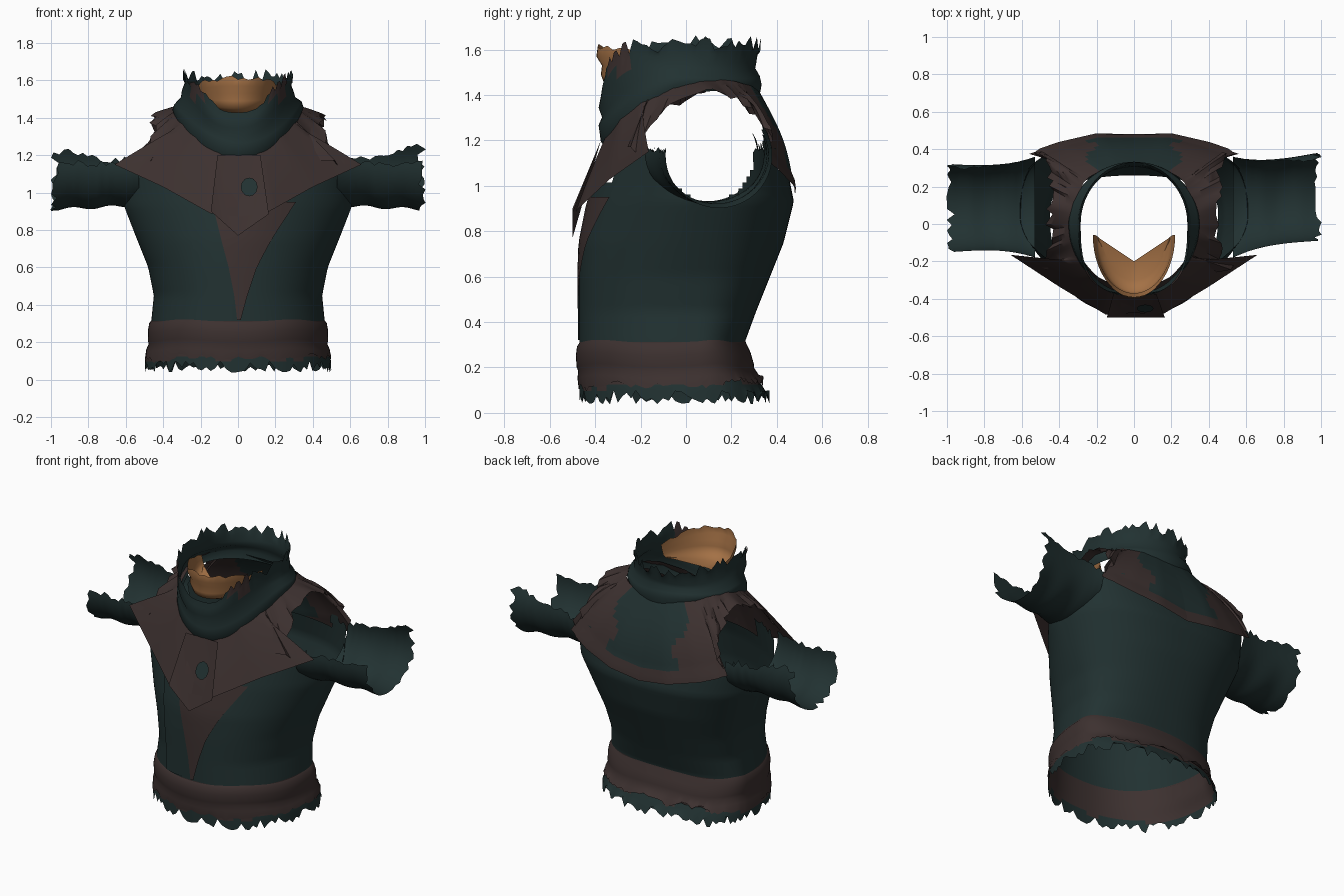
import bpy, math, random
from mathutils import Vector

if "Cube" in bpy.data.objects:
    bpy.data.objects.remove(bpy.data.objects["Cube"])

random.seed(4)
jit = lambda a: random.uniform(-a, a)


def material(name, rgb):
    m = bpy.data.materials.new(name)
    m.diffuse_color = (*rgb, 1)
    m.use_nodes = True
    m.node_tree.nodes["Principled BSDF"].inputs["Base Color"].default_value = m.diffuse_color
    return m


TEAL = material("dark_teal_cloth", (0.0155, 0.031, 0.031))
BROWN = material("dark_brown_leather", (0.046, 0.0305, 0.029))
SKIN = material("tan_skin", (0.37, 0.165, 0.06))


def make(name, verts, faces, mats, rule=None, drop=None, angle=40):
    """Mesh object; rule(centre) picks a material, drop(centre) removes a face."""
    def centre(f):
        return sum((Vector(verts[i]) for i in f), Vector()) / len(f)
    if drop:
        faces = [f for f in faces if not drop(centre(f))]
    me = bpy.data.meshes.new(name)
    me.from_pydata(verts, [], faces)
    for m in mats:
        me.materials.append(m)
    if rule:
        for p in me.polygons:
            p.material_index = rule(p.center)
    ob = bpy.data.objects.new(name, me)
    bpy.context.collection.objects.link(ob)
    bpy.ops.object.select_all(action='DESELECT')
    ob.select_set(True)
    bpy.context.view_layer.objects.active = ob
    bpy.ops.object.shade_smooth_by_angle(angle=math.radians(angle))
    return ob


def loft(name, rows, mats, closed=True, flip=False, **kw):
    n = len(rows[0])
    faces = []
    for r in range(len(rows) - 1):
        for i in range(n if closed else n - 1):
            j = (i + 1) % n
            f = (r * n + i, r * n + j, (r + 1) * n + j, (r + 1) * n + i)
            faces.append(f[::-1] if flip else f)
    return make(name, [v for row in rows for v in row], faces, mats, **kw)


def keyed(keys, t):
    """Linear interpolation of a table whose first column is the key."""
    for a, b in zip(keys, keys[1:]):
        if t <= b[0]:
            k = max(0, (t - a[0]) / (b[0] - a[0]))
            return [p + (q - p) * k for p, q in zip(a[1:], b[1:])]
    return list(keys[-1][1:])


# Torso: height, half width, front y, back y, front roundness, back roundness
TORSO = [(0.05, .50, -.47, .38, 2.3, 2.3), (0.12, .495, -.47, .335, 2.3, 2.3),
         (0.2, .47, -.47, .29, 2.3, 2.3), (0.3, .465, -.47, .255, 2.3, 2.3),
         (0.45, .45, -.47, .31, 2.2, 2.3), (0.6, .48, -.47, .37, 2.1, 2.3),
         (0.75, .54, -.465, .43, 1.9, 2.3), (0.93, .61, -.43, .475, 1.7, 2.5),
         (1.16, .63, -.35, .43, 1.7, 3)]
CY = 0.05
SEG = 128


def torso_ring(z, out=0.0):
    rx, yf, yb, nf, nb = keyed(TORSO, z)
    ring = []
    for i in range(SEG):
        a = math.tau * i / SEG
        c, s = math.cos(a), math.sin(a)
        n, b = (nb, yb - CY) if s > 0 else (nf, CY - yf)
        ring.append([math.copysign(abs(c) ** (2 / n), c) * (rx + out),
                     CY + math.copysign(abs(s) ** (2 / n), s) * (b + out), z])
    return ring


def torso_front(x, z):
    rx, yf, _, n, _ = keyed(TORSO, z)
    return CY - (CY - yf) * (1 - (abs(x) / rx) ** n) ** (1 / n)


def torso_gap(c):
    """Arm openings, and the parts left out beneath the mantle."""
    arm = abs(c.x) > .4 and ((c.y - .1) / .2) ** 2 + ((c.z - 1.13) / .2) ** 2 < 1
    front = c.y < 0 and abs(c.x) < .28 and c.z > 1.02
    back = c.y > .3 and abs(c.x) < .38 and c.z > 1.08
    return arm or front or back


def sash_low(x, y):
    return .115 + .12 * max(0, y - .1) + .012 * math.sin(x * 19) + .008 * math.sin(x * 43 + y * 9)


rows = [torso_ring(0.07 + 1.08 * k / 40) for k in range(41)]
for v in rows[0]:
    v[2] += jit(.033)
for v in rows[-1]:
    v[2] += jit(.02)
loft("torso", rows, [TEAL, BROWN], drop=torso_gap,
     rule=lambda c: 1 if sash_low(c.x, c.y) < c.z < .3 else 0)

# Wrinkled sash with a ragged lower edge
rows = [torso_ring(z, o) for z, o in
        ((.115, .003), (.16, .008), (.19, .005), (.21, .012), (.26, .015), (.3, .01), (.315, .0))]
for r, row in enumerate(rows):
    for i, v in enumerate(row):
        if r == 0:
            v[2] = sash_low(v[0], v[1]) + jit(.012)
        else:
            v[2] += .007 * math.sin(i * math.tau * 5 / SEG)
loft("sash", rows, [BROWN])


# Front panels lying on the torso: height, left x, right x
def front_panel(name, mat, edges, out):
    rows = []
    for k in range(15):
        z = edges[0][0] + (edges[-1][0] - edges[0][0]) * k / 14
        l, r = keyed(edges, z)
        xs = [l + (r - l) * i / 8 for i in range(9)]
        rows.append([(x, torso_front(x, z) - out, z) for x in xs])
    loft(name, rows, [mat], closed=False)


front_panel("lapel", TEAL, [(.32, -.2, 0), (.95, -.27, -.06)], .006)
front_panel("chest_strip", BROWN, [(.32, -.005, .015), (.45, -.02, .05), (.6, -.05, .1),
                                   (.75, -.09, .18), (.95, -.14, .31)], .009)

# Shoulder mantle, half outline from front centre to back centre
INNER = [(0, -.33, 1.25), (.1, -.33, 1.27), (.2, -.28, 1.33), (.27, -.2, 1.38), (.29, -.15, 1.41),
         (.31, -.05, 1.45), (.31, .05, 1.47), (.3, .15, 1.47), (.27, .22, 1.46),
         (.24, .25, 1.45), (.17, .29, 1.44), (.09, .31, 1.43), (0, .315, 1.43)]
OUTER = [(0, -.475, .87), (.15, -.485, .89), (.4, -.335, 1.03), (.66, -.165, 1.15),
         (.46, -.25, 1.16), (.45, -.11, 1.33), (.45, .08, 1.42), (.45, .23, 1.39),
         (.47, .37, 1.24), (.56, .375, 1.1), (.4, .43, 1.04), (.2, .475, .99), (0, .47, .96)]


def dense(pts, n=5):
    out = [Vector(a).lerp(Vector(b), k / n) for a, b in zip(pts, pts[1:]) for k in range(n)]
    return out + [Vector(pts[-1])]


def mantle_colour(c):
    if c.y < .12:
        return 0
    edge = .23 + .03 * math.sin(c.z * 25)
    return 1 if abs(c.x) < edge and c.z > 1.035 + c.x * c.x else 0


for side, label in ((1, "right"), (-1, "left")):
    inner, outer = dense(INNER), dense(OUTER)
    for i in range(18, 45):                       # torn edge over the shoulder
        outer[i] += Vector((jit(.025), jit(.012), jit(.015)))
    rows = []
    for k in range(13):
        t = k / 12
        row = []
        for a, b in zip(inner, outer):
            p = a.lerp(b, t)
            d = Vector((p.x, p.y, 0)).normalized()
            p += d * math.sin(math.pi * t) * (.035 if p.y > .25 else .005)
            if p.y > .36 and abs(p.x) < .5 and t > .85:   # rolled hem at the back
                p += d * .01
            row.append((p.x * side, p.y, p.z))
        rows.append(row)
    loft("mantle_" + label, rows, [BROWN, TEAL], closed=False, flip=side > 0, rule=mantle_colour)

# Pointed centre flap with its round patch
flap_y = lambda z: -.365 - .125 * min(1, (1.2 - z) / .3)
flap = [(-.11, 1.2), (-.145, .9), (0, .77), (.165, .885), (.12, 1.2)]
make("centre_flap", [(x, flap_y(z) - .01, z) for x, z in flap],
     [(0, 1, 2), (0, 2, 4), (4, 2, 3)], [BROWN])
disc = [(.06 + .045 * math.cos(k * math.tau / 12), 1.03 + .05 * math.sin(k * math.tau / 12))
        for k in range(12)]
make("round_patch", [(x, flap_y(z) - .016, z) for x, z in disc], [tuple(range(12))], [TEAL])

# Draped cowl: half width, front y, back y, front z, rear z, front dip sharpness, squareness
COWL = [(.325, -.35, .325, 1.155, 1.41, 1.6, 2), (.35, -.375, .333, 1.19, 1.45, 1.6, 2),
        (.34, -.385, .325, 1.27, 1.48, 1.8, 2), (.305, -.37, .305, 1.31, 1.51, 2.2, 2.2),
        (.3, -.385, .31, 1.35, 1.54, 3, 2.5), (.285, -.375, .315, 1.39, 1.58, 4.5, 2.8),
        (.295, -.37, .33, 1.42, 1.625, 6.5, 3)]
rows = []
for k, (rx, yf, yb, zf, zb, p, n) in enumerate(COWL):
    row = []
    for i in range(96):
        a = math.tau * i / 96
        c, s = math.cos(a), math.sin(a)
        f = max(0, -s) ** p
        z = zb + (zf - zb) * f + .008 * math.sin(3 * a + k)
        if k == len(COWL) - 1:
            z += jit(.035) * (1 - f)
        if s < 0:
            row.append((math.copysign(abs(c) ** (2 / n), c) * rx, yf * (-s) ** (2 / n), z))
        else:
            row.append((rx * c, s * yb, z))
    rows.append(row)
loft("cowl", rows, [TEAL, BROWN], angle=60,
     rule=lambda c: 1 if c.y < -.25 and c.z > 1.5 else 0)

# Jaw and chin: half width, front y, side y, centre z, side z
JAW = [(.21, -.2, -.06, 1.43, 1.5), (.16, -.3, -.1, 1.425, 1.48), (.19, -.36, -.07, 1.45, 1.49),
       (.205, -.375, -.06, 1.49, 1.51), (.21, -.37, -.06, 1.53, 1.53),
       (.215, -.395, -.06, 1.57, 1.545), (.22, -.39, -.06, 1.615, 1.56)]
rows = []
for k, (w, yf, ys, zc, zs) in enumerate(JAW):
    row = []
    for i in range(25):
        a = math.pi * (i / 24 - .5)
        f = 1 - abs(math.sin(a)) if k == 0 else math.cos(a)
        row.append((w * math.sin(a), ys + (yf - ys) * f, zs + (zc - zs) * f
                    + (jit(.012) if k == len(JAW) - 1 else 0)))
    rows.append(row)
loft("jaw", rows, [SKIN], closed=False, angle=60)

# Torn sleeves: open-topped gutters with ragged rims
for side, label, cy_end, curl in ((1, "right", .145, .45), (-1, "left", .085, .3)):
    rows = []
    for k in range(19):
        t = k / 18
        x = .53 + .45 * t
        cy = .09 + (cy_end - .09) * t
        ry = .235 + .035 * (1 - t) ** 4 - .008 * math.sin(math.pi * t)
        rz = .205 + .02 * t + .008 * math.sin(t * 14)
        start = -.1 + jit(.08)
        stop = math.pi + .12 + curl * t + jit(.12)
        row = []
        for i in range(29):
            a = start + (stop - start) * i / 28
            ex = jit(.025) if k == 18 else 0
            row.append((side * (x + ex), cy - ry * math.cos(a), 1.135 - rz * math.sin(a)))
        rows.append(row)
    loft("sleeve_" + label, rows, [TEAL], closed=False, flip=side < 0, angle=60)
